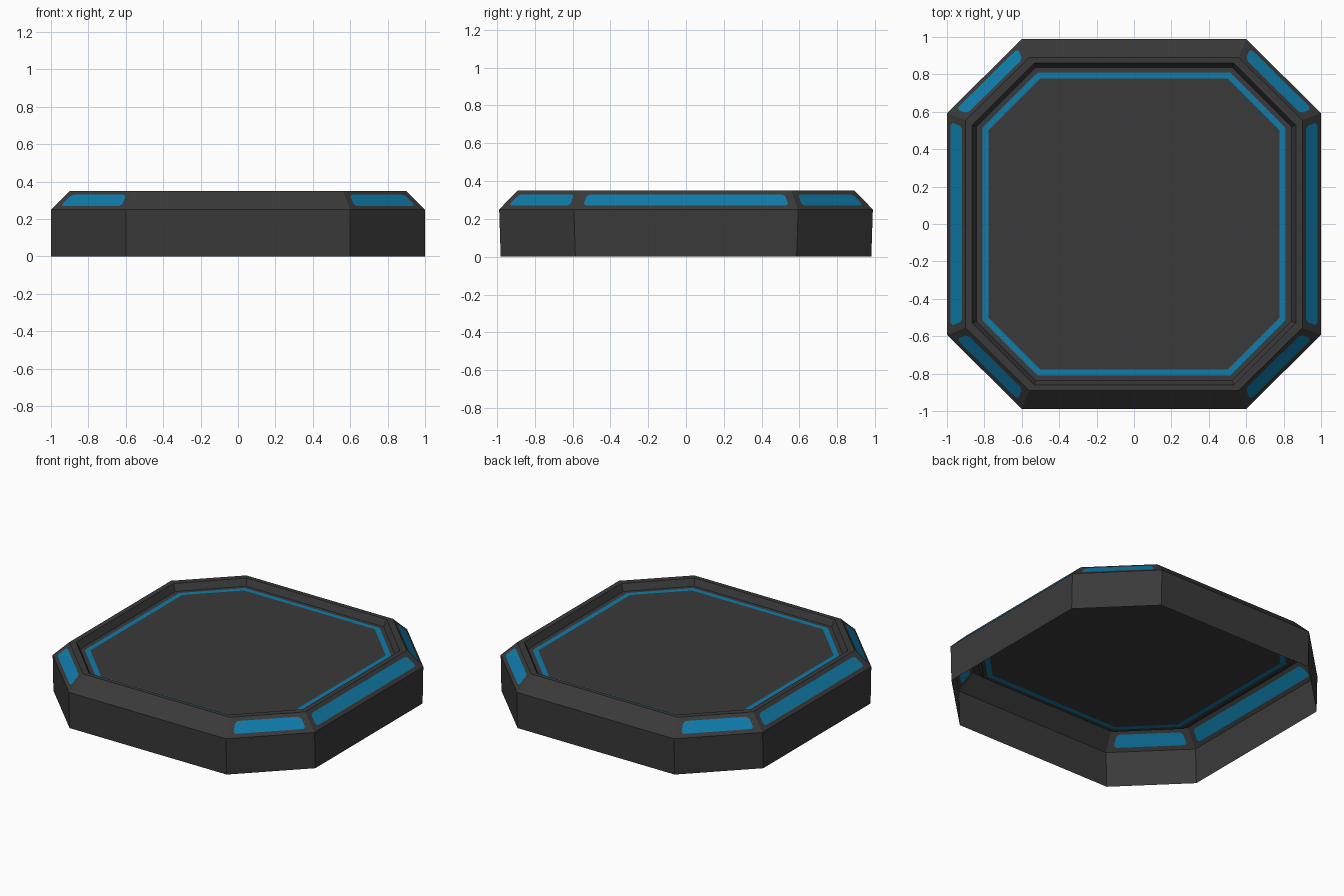
import bpy
import bmesh
from mathutils import Vector

if "Cube" in bpy.data.objects:
    bpy.data.objects.remove(bpy.data.objects["Cube"], do_unlink=True)


def make_material(name, rgb):
    mat = bpy.data.materials.new(name)
    mat.use_nodes = True
    color = (*rgb, 1.0)
    mat.diffuse_color = color
    shader = next(n for n in mat.node_tree.nodes if n.type == "BSDF_PRINCIPLED")
    shader.inputs["Base Color"].default_value = color
    return mat


def octagon(bm, half_x, half_y, corner_x, corner_y, z):
    """Ring of eight vertices, counter-clockwise from above."""
    quarter = [(half_x, corner_y), (corner_x, half_y)]
    pts = quarter + [(-x, y) for x, y in reversed(quarter)]
    pts += [(-x, -y) for x, y in pts]
    return [bm.verts.new((x, y, z)) for x, y in pts]


def bridge(bm, lower, upper, material=0):
    faces = []
    for i in range(8):
        j = (i + 1) % 8
        face = bm.faces.new((lower[i], lower[j], upper[j], upper[i]))
        face.material_index = material
        faces.append(face)
    return faces


bm = bmesh.new()

# Open-bottomed shell: concentric octagons from the foot to the floor
foot = octagon(bm, 1.0, 0.98, 0.6, 0.585, 0.0)
shoulder = octagon(bm, 1.0, 0.988, 0.6, 0.593, 0.25)
rim_outer = octagon(bm, 0.9, 0.89, 0.56, 0.555, 0.35)
rim_inner = octagon(bm, 0.865, 0.86, 0.535, 0.53, 0.35)
floor_outer = octagon(bm, 0.842, 0.838, 0.525, 0.52, 0.305)
line_outer = octagon(bm, 0.81, 0.81, 0.515, 0.515, 0.305)
line_inner = octagon(bm, 0.778, 0.778, 0.5, 0.5, 0.305)

bridge(bm, foot, shoulder)
slopes = bridge(bm, shoulder, rim_outer)
bridge(bm, rim_outer, rim_inner)
bridge(bm, rim_inner, floor_outer)
bridge(bm, floor_outer, line_outer)
bridge(bm, line_outer, line_inner, 1)
bm.faces.new(line_inner)

# Light panels inset in every slope except front and back
bm.normal_update()
panels = [f for f in slopes if abs(f.normal.x) > 0.1]
bmesh.ops.inset_individual(bm, faces=panels, thickness=0.028, use_even_offset=True)
for face in panels:
    center = face.calc_center_median()
    along = Vector((0, 0, 1)).cross(face.normal).normalized()
    for v in face.verts:
        side = 1 if (v.co - center).dot(along) > 0 else -1
        v.co -= along * side * 0.012

# Clip the panel corners; the clipped panels become eight-sided
corners = list({v for f in panels for v in f.verts})
bmesh.ops.bevel(bm, geom=corners, offset=0.016, segments=1, affect="VERTICES")
bm.normal_update()
for face in bm.faces:
    if len(face.verts) == 8 and face.normal.z < 0.95:
        face.material_index = 1

mesh = bpy.data.meshes.new("octagonal_platform")
bm.to_mesh(mesh)
bm.free()
mesh.materials.append(make_material("charcoal", (0.042, 0.042, 0.042)))
mesh.materials.append(make_material("light_blue_glow", (0.005, 0.2, 0.4)))
platform = bpy.data.objects.new("octagonal_platform", mesh)
bpy.context.collection.objects.link(platform)
